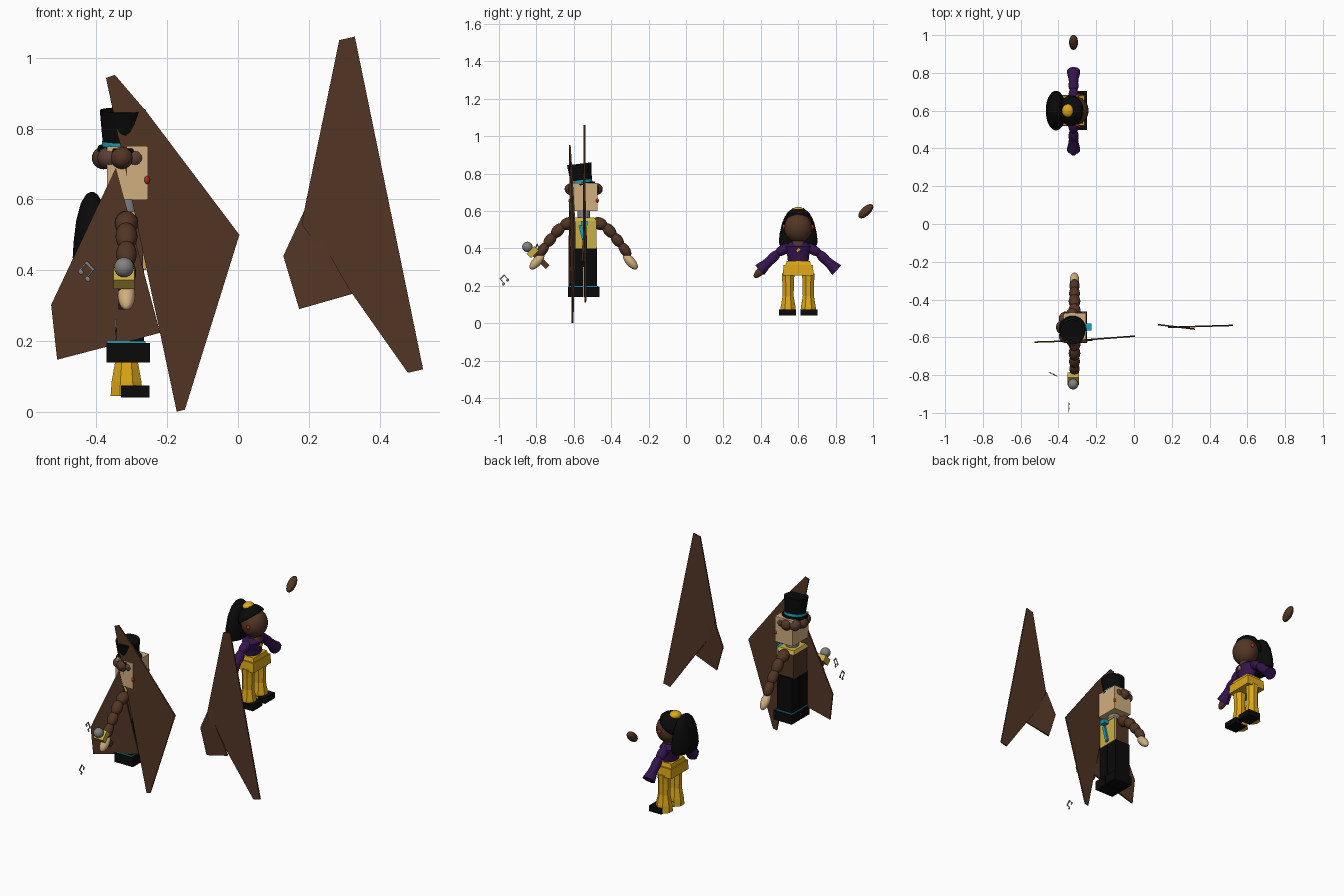
import bpy, bmesh, math
from mathutils import Vector

cube = bpy.data.objects.get("Cube")
if cube:
    bpy.data.objects.remove(cube, do_unlink=True)


def material(name, r, g, b):
    m = bpy.data.materials.new(name)
    m.use_nodes = True
    m.diffuse_color = (r, g, b, 1)
    m.node_tree.nodes["Principled BSDF"].inputs["Base Color"].default_value = (r, g, b, 1)
    return m


brown = material("dark brown", .085, .036, .018)
tan = material("tan skin", .64, .43, .21)
gold = material("gold", .72, .39, .008)
pale = material("vest yellow", .6, .43, .06)
purple = material("purple", .034, .007, .075)
black = material("black", .003, .003, .003)
blue = material("bright blue", .008, .36, .52)
gray = material("gray", .22, .22, .22)
red = material("red", .4, .025, .008)
hair = material("soft brown", .1, .048, .036)


def finish(name, bm, mat, loc=(0, 0, 0), rot=0, smooth=True):
    bmesh.ops.recalc_face_normals(bm, faces=bm.faces)
    me = bpy.data.meshes.new(name)
    bm.to_mesh(me)
    bm.free()
    me.materials.append(mat)
    ob = bpy.data.objects.new(name, me)
    bpy.context.collection.objects.link(ob)
    ob.location = loc
    ob.rotation_euler.x = rot
    if smooth:
        bpy.ops.object.select_all(action='DESELECT')
        ob.select_set(True)
        bpy.context.view_layer.objects.active = ob
        bpy.ops.object.shade_smooth_by_angle(angle=math.radians(35))
    return ob


def ball(name, loc, radii, mat, rot=0):
    bm = bmesh.new()
    bmesh.ops.create_uvsphere(bm, u_segments=20, v_segments=12, radius=1)
    bmesh.ops.scale(bm, vec=radii, verts=bm.verts)
    return finish(name, bm, mat, loc, rot)


def box(name, loc, size, mat, rot=0, taper=1):
    bm = bmesh.new()
    bmesh.ops.create_cube(bm, size=1)
    for v in bm.verts:
        if v.co.z > 0:
            v.co.x *= taper
            v.co.y *= taper
    bmesh.ops.scale(bm, vec=size, verts=bm.verts)
    return finish(name, bm, mat, loc, rot, False)


def lathe(name, loc, profile, mat, sides=24, squash=(1, 1), rot=0):
    """Stack rings of (radius, height) and cap both ends."""
    bm = bmesh.new()
    rings = []
    for r, z in profile:
        angles = [2 * math.pi * (i + .5) / sides for i in range(sides)]
        rings.append([bm.verts.new((r * math.cos(a) * squash[0],
                                    r * math.sin(a) * squash[1], z)) for a in angles])
    for lo, hi in zip(rings, rings[1:]):
        for i in range(sides):
            j = (i + 1) % sides
            bm.faces.new((lo[i], lo[j], hi[j], hi[i]))
    bm.faces.new(rings[0])
    bm.faces.new(rings[-1])
    return finish(name, bm, mat, loc, rot, sides > 8)


def aim(dy, dz):
    return math.atan2(-dy, dz)


def bead(name, x, a, b, width, mat):
    """Ellipsoid stretched between two (y, z) points."""
    dy, dz = b[0] - a[0], b[1] - a[1]
    ball(name, (x, (a[0] + b[0]) / 2, (a[1] + b[1]) / 2),
         (width, width, math.hypot(dy, dz) / 2), mat, aim(dy, dz))


def blade(name, outline, x0, y0, slope):
    """Thin leaning plate with an (x, z) outline."""
    bm = bmesh.new()
    face = bm.faces.new([bm.verts.new((x, y0 + slope * (x - x0) - .004, z)) for x, z in outline])
    out = bmesh.ops.extrude_face_region(bm, geom=[face])
    bmesh.ops.translate(bm, vec=(0, .008, 0),
                        verts=[g for g in out["geom"] if isinstance(g, bmesh.types.BMVert)])
    finish(name, bm, brown, smooth=False)


# Wing plates
blade("near_wing_main", [(-.373, .943), (-.348, .952), (-.258, .847), (.004, .5),
                         (-.15, .006), (-.173, 0)], -.3, -.617, .077)
blade("near_wing_small", [(-.345, .69), (-.528, .302), (-.511, .147), (-.22, .223)],
      -.52, -.625, .03)
blade("far_wing_main", [(.286, 1.05), (.33, 1.06), (.523, .12), (.48, .11), (.323, .333),
                        (.18, .53), (.187, .568)], .18, -.547, .03)
blade("far_wing_small", [(.187, .568), (.128, .44), (.173, .29), (.323, .333)],
      .128, -.533, -.12)

# Man: body
mx, my = -.315, -.547
for s, side in ((-1, "right"), (1, "left")):
    box(side + "_trouser", (mx, my + s * .037, .3), (.1, .07, .21), black)
    box(side + "_boot", (mx + .005, my + s * .043, .167), (.122, .082, .055), black)
    box(side + "_boot_band", (mx, my + s * .04, .196), (.108, .077, .008), blue)
box("jacket", (mx - .003, my, .475), (.1, .125, .15), brown)
box("vest_front", (mx + .05, my + .005, .475), (.01, .125, .15), pale)
box("collar", (mx, my, .556), (.118, .136, .02), pale, taper=.85)
lathe("man_neck", (mx, my, .56), [(.035, 0), (.035, .05)], gray, 16)
box("tie", (mx + .06, my - .005, .47), (.012, .018, .11), blue, .25)
box("tie_knot", (mx + .075, my + .002, .535), (.03, .035, .025), blue)

# Man: head, curls and hat
box("man_head", (-.312, my, .675), (.116, .15, .15), tan)
for i in range(1, 8):
    a = i * math.pi / 4
    ball("curl", (-.328 + .052 * math.cos(a), my + .066 * math.sin(a), .717),
         (.033, .036, .032), hair if i % 2 else brown)
for s in (-1, 1):
    ball("man_cheek", (-.257, my + s * .073, .655), (.008, .008, .012), red)
tilt = .12
hat = (-.325, my - .01, .735)
lathe("hat_brim", hat, [(.07, 0), (.073, .006), (.07, .016)], black, 28, rot=tilt)
lathe("hat_band", hat, [(.059, .012), (.059, .03)], blue, 28, rot=tilt)
lathe("hat_crown", hat, [(.056, .01), (.058, .03), (.066, .118)], black, 28, rot=tilt)

# Man: arms
for s, side in ((-1, "right"), (1, "left")):
    path = [(.055, .545), (.115, .52), (.16, .47), (.2, .42), (.24, .365)]
    pts = [(my + s * y, z) for y, z in path]
    for k, (a, b) in enumerate(zip(pts, pts[1:])):
        grow = Vector((b[0] - a[0], b[1] - a[1])) * .18
        bead(side + "_sleeve", mx, (a[0] - grow.x, a[1] - grow.y),
             (b[0] + grow.x, b[1] + grow.y), .033 - k * .002, brown)
    bead(side + "_hand", mx, (my + s * .215, .37), (my + s * .285, .29), .025, tan)

# Microphone
d = aim(-.1, .1)
ball("mic_head", (-.322, -.848, .408), (.028, .028, .028), gray)
box("mic_collar", (-.322, -.82, .38), (.06, .058, .035), pale, d)
box("mic_handle", (-.322, -.775, .335), (.03, .03, .1), brown, d)


# Music notes
def note(loc, turn_z):
    parts = [box("note_beam", (0, 0, .016), (.004, .034, .008), gray)]
    for s in (-1, 1):
        parts.append(box("note_stem", (0, s * .015, 0), (.003, .004, .034), gray))
        parts.append(ball("note_head", (0, s * .015 - .005, -.016), (.003, .009, .007), gray))
    holder = bpy.data.objects.new("note_pivot", None)
    bpy.context.collection.objects.link(holder)
    holder.hide_render = True
    holder.location = loc
    holder.rotation_euler = (.75, 0, turn_z)
    for p in parts:
        p.parent = holder


note((-.345, -.972, .235), 0)
note((-.428, -.795, .4), 1.1)

# Woman: legs, hips and torso
wx, wy = -.32, .6
for s, side in ((-1, "right"), (1, "left")):
    y = wy + s * .054
    lathe(side + "_flared_leg", (wx + .005, y, .045),
          [(.05, 0), (.047, .04), (.035, .1), (.036, .17), (.04, .22)], gold, 8, (.97, .92))
    box(side + "_shoe", (wx + .03, y + s * .004, .057), (.08, .09, .034), black)
box("hips", (wx, wy, .283), (.12, .165, .055), gold, taper=.95)
box("waistband", (wx, wy, .318), (.105, .14, .03), gold, taper=.88)
lathe("blouse", (wx, wy, .325), [(.055, 0), (.06, .04), (.075, .085), (.045, .108)],
      purple, 20, (.7, 1))
lathe("neckline", (wx + .008, wy, .41), [(.042, 0), (.03, .04)], brown, 16)
box("brooch", (wx + .05, wy, .39), (.009, .02, .015), gold, .78)

# Woman: sleeves and hands
for s, side in ((-1, "right"), (1, "left")):
    pts = [(wy + s * y, z) for y, z in ((.05, .41), (.11, .375), (.16, .325))]
    for a, b in zip(pts, pts[1:]):
        grow = Vector((b[0] - a[0], b[1] - a[1])) * .22
        bead(side + "_sleeve", wx, (a[0] - grow.x, a[1] - grow.y),
             (b[0] + grow.x, b[1] + grow.y), .027, purple)
    lathe(side + "_cuff", (wx, wy + s * .135, .35), [(.023, 0), (.027, .05), (.036, .098)],
          purple, 16, rot=aim(s * .07, -.065))
bead("right_palm", wx, (wy - .17, .31), (wy - .235, .245), .021, brown)
bead("loose_palm", wx, (.925, .565), (.998, .633), .024, brown)

# Woman: head, hair and earrings
ball("woman_head", (wx + .008, wy, .51), (.072, .076, .08), brown)
cap = ball("hair_cap", (wx - .003, wy, .525), (.079, .084, .087), black)
bm = bmesh.new()
bm.from_mesh(cap.data)
bmesh.ops.bisect_plane(bm, geom=bm.verts[:] + bm.edges[:] + bm.faces[:], plane_co=(0, 0, .022),
                       plane_no=(.75, 0, -1), clear_outer=True)
bmesh.ops.holes_fill(bm, edges=bm.edges[:])
bm.to_mesh(cap.data)
bm.free()
for s in (-1, 1):
    ball("earring", (wx + .02, wy + s * .077, .515), (.011, .008, .013), red)
ball("hair_tie", (-.35, wy, .6), (.032, .035, .022), gold)
lathe("ponytail", (-.413, wy, .4),
      [(.06, 0), (.098, .012), (.105, .035), (.1, .08), (.086, .14), (.06, .19), (.03, .215),
       (.008, .221)], black, 24, (.52, 1))
